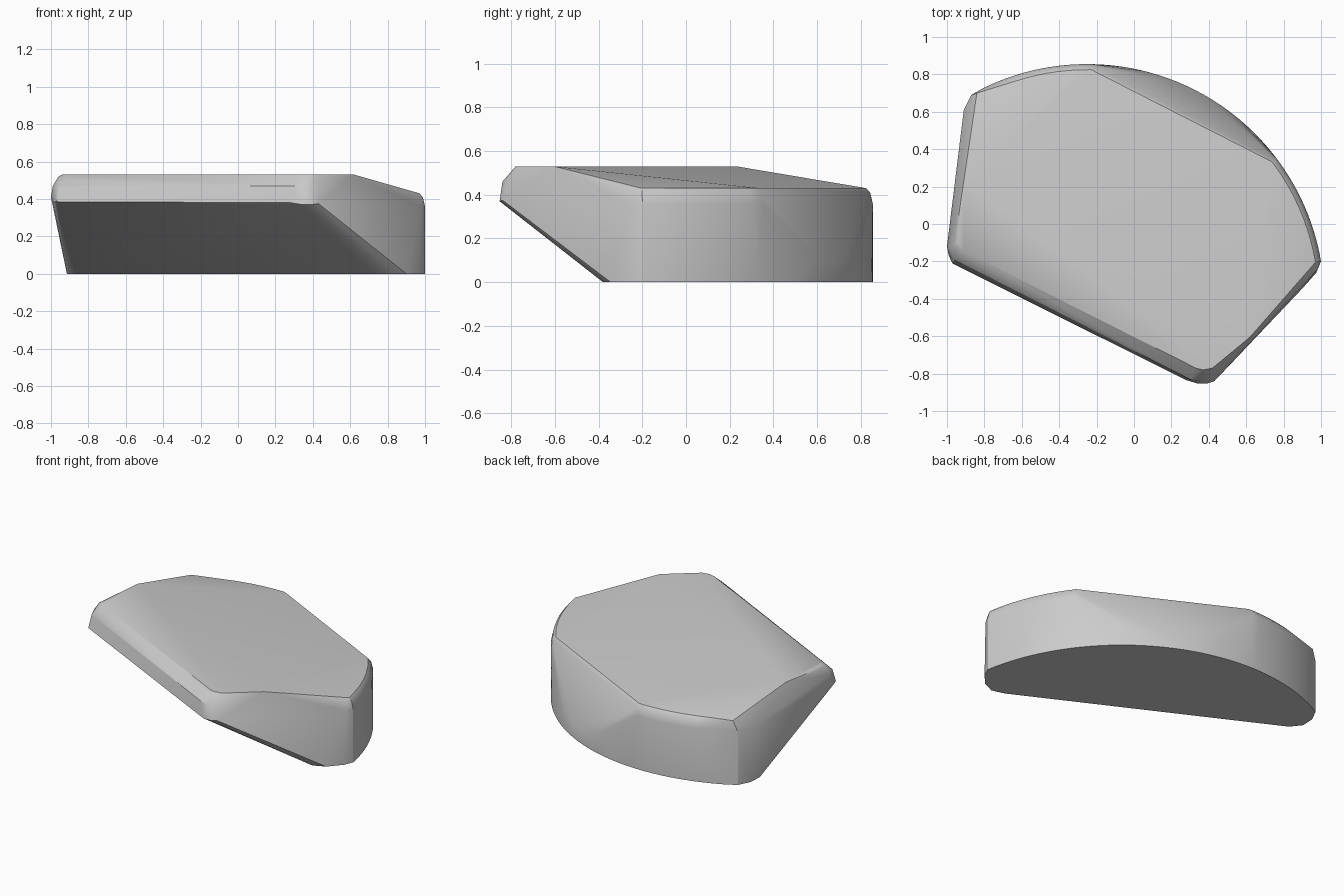
import bpy, bmesh
from math import sin, cos, radians

if "Cube" in bpy.data.objects:
    bpy.data.objects.remove(bpy.data.objects["Cube"])

CX, CY, R = -0.25, -0.413, 1.268  # circle of the curved back wall


def arc(a0, a1, n, z, inset=0.0):
    """Points along the back wall between two angles, at height z."""
    pts = []
    for i in range(n + 1):
        a = radians(a0 + (a1 - a0) * i / n)
        pts.append((CX + (R - inset) * cos(a), CY + (R - inset) * sin(a), z))
    return pts


# footprint: curved back, straight front, rounded ends
foot = [(-0.87, 0.69), (-0.91, 0.61), (-0.915, 0.52), (-0.86, 0.45),
        (0.72, -0.35), (0.82, -0.38), (0.90, -0.345), (0.975, -0.26)]
pts = arc(9.7, 116, 44, 0) + [(x, y, 0) for x, y in foot]

# back wall rim: low where the large slanted chamfer cuts it, high elsewhere
pts += arc(50, 76, 10, 0.09)
for a0, a1 in ((9.7, 37), (89, 116)):
    pts += arc(a0, a1, 10, 0.36)
    pts += arc(a0, a1, 10, 0.41, 0.012)
    pts += arc(a0, a1, 10, 0.43, 0.03)
# end corners of the rim
pts += [(-0.87, 0.69, 0.36), (-0.91, 0.61, 0.36), (-0.84, 0.70, 0.43),
        (0.98, -0.245, 0.36), (0.965, -0.23, 0.42)]

# overhanging front lip, rounded up to the flat top
pts += [(-1.0, -0.12, 0.41), (-0.99, -0.17, 0.39), (-0.97, -0.212, 0.385),
        (-0.99, -0.12, 0.47), (-0.96, -0.19, 0.47), (-0.96, -0.11, 0.52),
        (0.28, -0.835, 0.38), (0.34, -0.853, 0.37), (0.39, -0.853, 0.37),
        (0.43, -0.84, 0.375), (0.30, -0.83, 0.47), (0.36, -0.84, 0.46),
        (0.42, -0.82, 0.46)]
# flat top
pts += [(-0.94, -0.10, 0.53), (-0.91, -0.145, 0.53), (0.33, -0.77, 0.53),
        (0.37, -0.78, 0.53), (0.42, -0.77, 0.53), (0.62, -0.605, 0.53),
        (-0.91, 0.23, 0.53)]

# wrap the profiles in one skin
bm = bmesh.new()
for p in pts:
    bm.verts.new(p)
res = bmesh.ops.convex_hull(bm, input=bm.verts)
bmesh.ops.delete(bm, geom=[v for v in bm.verts if not v.link_faces], context='VERTS')
bmesh.ops.dissolve_limit(bm, angle_limit=radians(0.5), verts=bm.verts, edges=bm.edges)
bmesh.ops.recalc_face_normals(bm, faces=bm.faces)
mesh = bpy.data.meshes.new("faceted_block")
bm.to_mesh(mesh)
bm.free()
block = bpy.data.objects.new("faceted_block", mesh)
bpy.context.collection.objects.link(block)
bpy.context.view_layer.objects.active = block
block.select_set(True)
bpy.ops.object.shade_smooth_by_angle(angle=radians(30))
